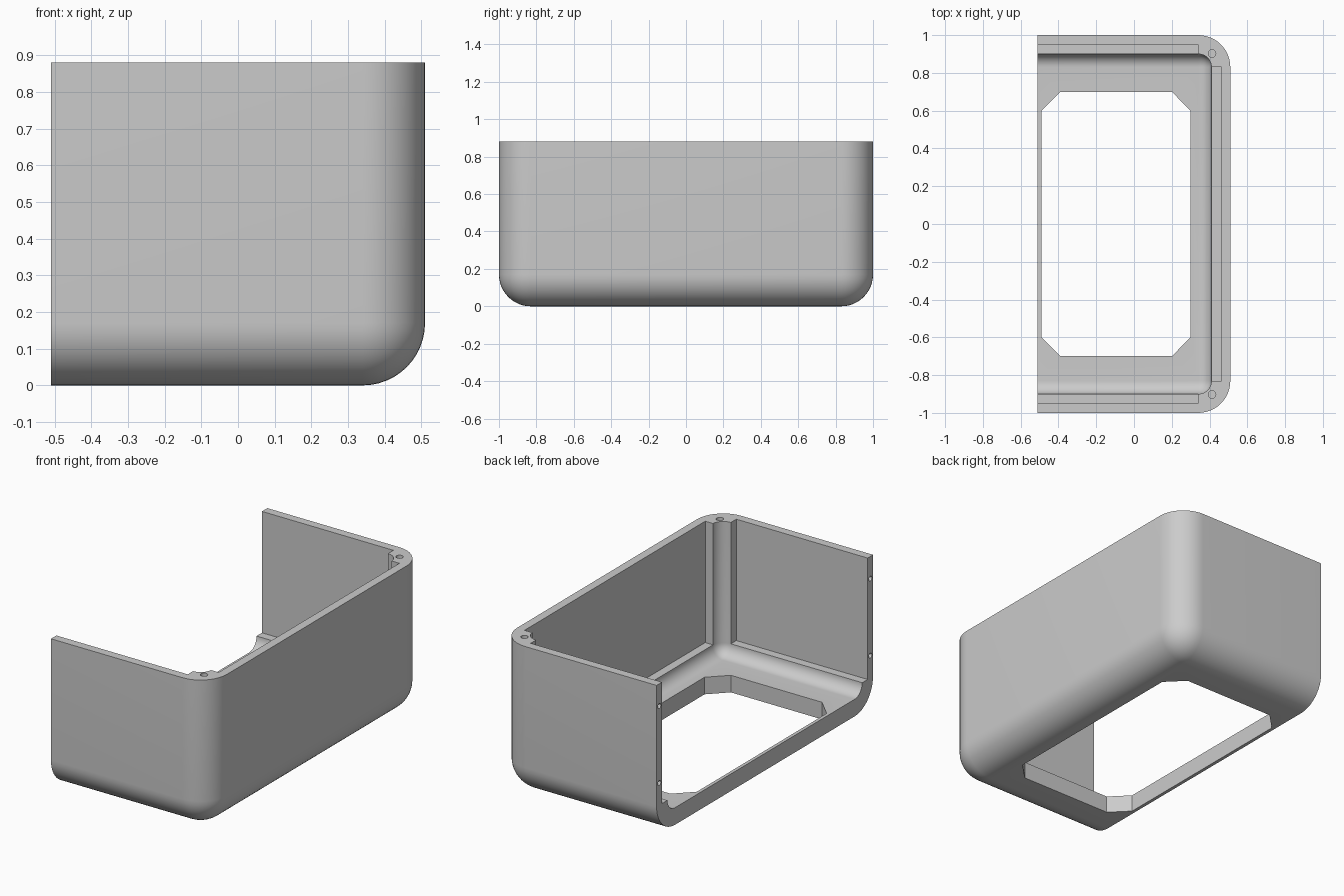
import bpy
import bmesh
from mathutils import Matrix, Vector

cube = bpy.data.objects.get("Cube")
if cube:
    bpy.data.objects.remove(cube)

HX, HY, TOP = 0.51, 1.0, 0.88      # half sizes and height
WALL, RADIUS = 0.10, 0.17          # wall thickness, outer rounding
RECESS = 0.05                      # depth of wall recesses
LEDGE = 0.17                       # height where the recesses start

grey = bpy.data.materials.new("light grey")
grey.use_nodes = True
colour = (0.6, 0.6, 0.6, 1)
grey.diffuse_color = colour
grey.node_tree.nodes["Principled BSDF"].inputs["Base Color"].default_value = colour


def add_object(name, bm):
    bmesh.ops.recalc_face_normals(bm, faces=bm.faces)
    mesh = bpy.data.meshes.new(name)
    bm.to_mesh(mesh)
    bm.free()
    mesh.materials.append(grey)
    obj = bpy.data.objects.new(name, mesh)
    bpy.context.collection.objects.link(obj)
    return obj


def box_bmesh(low, high):
    low, high = Vector(low), Vector(high)
    bm = bmesh.new()
    bmesh.ops.create_cube(bm, size=1)
    bmesh.ops.scale(bm, verts=bm.verts, vec=high - low)
    bmesh.ops.translate(bm, verts=bm.verts, vec=(low + high) / 2)
    return bm


def box(name, low, high):
    return add_object(name, box_bmesh(low, high))


def rounded_tub(name, low, high, radius):
    """Box with its bottom edges and right upright corners rounded."""
    bm = box_bmesh(low, high)
    edges = []
    for edge in bm.edges:
        mid = (edge.verts[0].co + edge.verts[1].co) / 2
        on_left = abs(mid.x - low[0]) < 1e-4
        on_top = abs(mid.z - high[2]) < 1e-4
        if not on_left and not on_top:
            edges.append(edge)
    bmesh.ops.bevel(bm, geom=edges, offset=radius, offset_type='OFFSET',
                    segments=12, profile=0.5, affect='EDGES')
    return add_object(name, bm)


def pin(name, centre, radius, depth, axis):
    bm = bmesh.new()
    turn = Vector((0, 0, 1)).rotation_difference(Vector(axis)).to_matrix().to_4x4()
    bmesh.ops.create_cone(bm, cap_ends=True, segments=24, radius1=radius,
                          radius2=radius, depth=depth,
                          matrix=Matrix.Translation(centre) @ turn)
    return add_object(name, bm)


def chamfered_opening(name, low, high, cut):
    """Upright prism with four chamfered corners."""
    bm = box_bmesh(low, high)
    upright = [e for e in bm.edges
               if abs(e.verts[0].co.z - e.verts[1].co.z) > 0.01]
    bmesh.ops.bevel(bm, geom=upright, offset=cut, offset_type='OFFSET',
                    segments=1, affect='EDGES')
    return add_object(name, bm)


# Outer shell and the hollow inside it
shell = rounded_tub("half_enclosure", (-HX, -HY, 0), (HX, HY, TOP), RADIUS)
cutters = [
    rounded_tub("cavity", (-HX - 0.2, WALL - HY, WALL),
                (HX - WALL, HY - WALL, TOP + 0.2), RADIUS - WALL),
    chamfered_opening("floor_opening", (-0.49, -0.7, -0.1), (0.3, 0.7, 0.3), 0.1),
    # Recess in the long wall
    box("long_wall_recess", (0.3, -0.835, LEDGE),
        (HX - WALL + RECESS, 0.835, TOP + 0.1)),
]

# Short wall recesses, rim holes and end face holes
for side in (-1, 1):
    y_inner, y_outer = side * 0.8, side * (HY - WALL + RECESS)
    cutters.append(box("short_wall_recess",
                       (-HX - 0.1, min(y_inner, y_outer), LEDGE),
                       (0.34, max(y_inner, y_outer), TOP + 0.1)))
    cutters.append(pin("rim_hole", (0.413, side * 0.903, TOP), 0.02, 0.3, (0, 0, 1)))
    for z in (0.3, 0.75):
        cutters.append(pin("end_hole", (-HX, side * 0.975, z), 0.014, 0.2, (1, 0, 0)))

for cutter in cutters:
    cutter.hide_render = True
    mod = shell.modifiers.new(cutter.name, 'BOOLEAN')
    mod.operation = 'DIFFERENCE'
    mod.solver = 'EXACT'
    mod.object = cutter

# Bake the cuts and remove the cutters
graph = bpy.context.evaluated_depsgraph_get()
baked = bpy.data.meshes.new_from_object(shell.evaluated_get(graph))
shell.modifiers.clear()
shell.data = baked
baked.materials.clear()
baked.materials.append(grey)
for cutter in cutters:
    bpy.data.objects.remove(cutter)

# Smooth the rounded parts, keep the corners crisp
bpy.ops.object.select_all(action='DESELECT')
shell.select_set(True)
bpy.context.view_layer.objects.active = shell
bpy.ops.object.shade_smooth_by_angle(angle=0.5)
